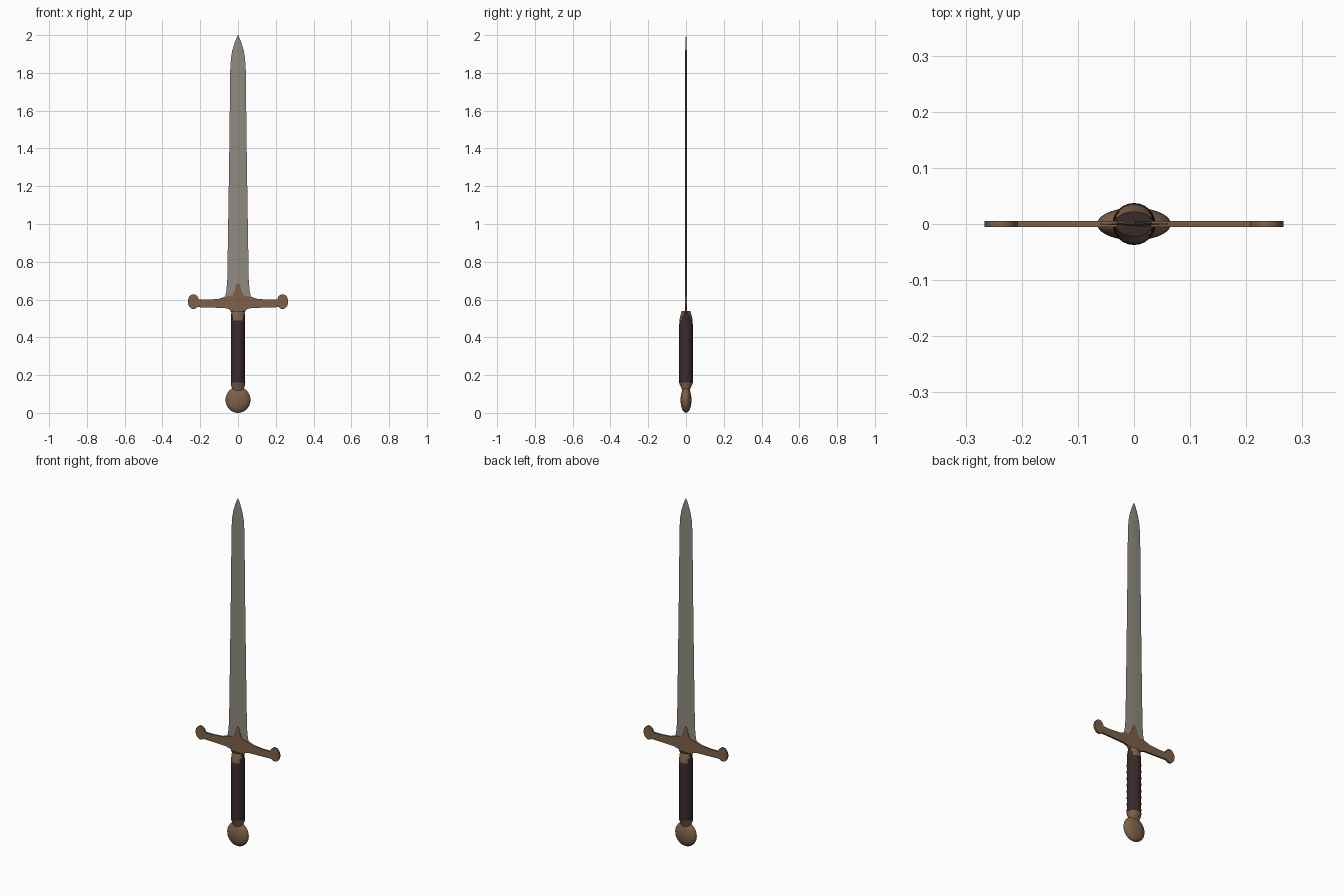
import bpy, bmesh, math

if "Cube" in bpy.data.objects:
    bpy.data.objects.remove(bpy.data.objects["Cube"])


def material(name, rgb):
    m = bpy.data.materials.new(name)
    m.diffuse_color = (*rgb, 1)
    m.use_nodes = True
    m.node_tree.nodes["Principled BSDF"].inputs["Base Color"].default_value = m.diffuse_color
    return m


steel = material("dull_steel", (0.28, 0.255, 0.22))
bronze = material("aged_bronze", (0.21, 0.12, 0.066))
leather = material("dark_leather", (0.042, 0.023, 0.024))


def finish(name, bm, mats, angle=35):
    bmesh.ops.recalc_face_normals(bm, faces=bm.faces)
    me = bpy.data.meshes.new(name)
    bm.to_mesh(me)
    bm.free()
    ob = bpy.data.objects.new(name, me)
    bpy.context.collection.objects.link(ob)
    for m in mats:
        me.materials.append(m)
    bpy.ops.object.select_all(action='DESELECT')
    ob.select_set(True)
    bpy.context.view_layer.objects.active = ob
    bpy.ops.object.shade_smooth_by_angle(angle=math.radians(angle))
    return ob


def loft(name, sections, mats, n, color_rule=None):
    """Stack elliptical rings (z, rx, ry) and cap both ends."""
    bm = bmesh.new()
    rings = []
    for z, rx, ry in sections:
        rings.append([bm.verts.new((rx * math.cos(2 * math.pi * i / n),
                                    ry * math.sin(2 * math.pi * i / n), z)) for i in range(n)])
    for a, b in zip(rings, rings[1:]):
        for i in range(n):
            j = (i + 1) % n
            bm.faces.new((a[i], a[j], b[j], b[i]))
    bm.faces.new(rings[0])
    bm.faces.new(rings[-1])
    bm.normal_update()
    if color_rule:
        for f in bm.faces:
            f.material_index = color_rule(f)
    return finish(name, bm, mats)


def plate(name, outline, half):
    """Extrude an x-z outline symmetrically through y."""
    bm = bmesh.new()
    face = bm.faces.new([bm.verts.new((x, -half, z)) for x, z in outline])
    new = bmesh.ops.extrude_face_region(bm, geom=[face])["geom"]
    bmesh.ops.translate(bm, vec=(0, 2 * half, 0),
                        verts=[v for v in new if isinstance(v, bmesh.types.BMVert)])
    return finish(name, bm, [bronze])


# Blade: thin diamond section, flared at the shoulder
T = 0.004
loft("blade", [(0.58, 0.070, T), (0.62, 0.067, T), (0.65, 0.061, T), (0.70, 0.057, T),
               (1.0, 0.052, T), (1.4, 0.046, T), (1.82, 0.041, T), (1.88, 0.037, T),
               (1.92, 0.030, T), (1.96, 0.018, 0.003), (1.985, 0.008, 0.002),
               (2.0, 0.001, 0.0008)], [steel], 4)

# Guard: flat bar with a raised centre and a pointed langet over the blade
half = [(0.0, 0.69), (0.012, 0.675), (0.018, 0.645), (0.03, 0.622), (0.07, 0.615),
        (0.10, 0.604), (0.16, 0.599), (0.225, 0.60), (0.225, 0.560), (0.16, 0.558),
        (0.07, 0.555), (0.045, 0.548), (0.034, 0.53)]
plate("guard", half + [(-x, z) for x, z in reversed(half[1:])], 0.0055)

# Rounded guard ends
for side, label in ((-1, "left"), (1, "right")):
    plate(label + "_guard_end",
          [(side * 0.236 + 0.030 * math.cos(2 * math.pi * i / 24),
            0.589 + 0.039 * math.sin(2 * math.pi * i / 24)) for i in range(24)], 0.0055)

# Grip: leather tube with light wrap ridges, bronze collar panels front and back
sections = [(0.145, 0.034, 0.030), (0.16, 0.037, 0.036)]
for k in range(8):
    z = 0.18 + k * 0.038
    sections += [(z, 0.038, 0.0375), (z + 0.019, 0.0365, 0.036)]
sections += [(0.49, 0.037, 0.035), (0.515, 0.037, 0.030), (0.54, 0.034, 0.022)]
loft("grip", sections, [leather, bronze], 24,
     lambda f: int(f.calc_center_median().z > 0.488 and abs(f.normal.y) > abs(f.normal.x)))

# Pommel neck
loft("pommel_neck", [(0.115, 0.030, 0.020), (0.13, 0.032, 0.023),
                     (0.15, 0.038, 0.033), (0.162, 0.0385, 0.037)], [bronze], 24)

# Pommel: flattened ball
bm = bmesh.new()
bmesh.ops.create_uvsphere(bm, u_segments=28, v_segments=18, radius=1)
bmesh.ops.scale(bm, vec=(0.066, 0.029, 0.069), verts=bm.verts)
bmesh.ops.translate(bm, vec=(0, 0, 0.069), verts=bm.verts)
finish("pommel", bm, [bronze])
